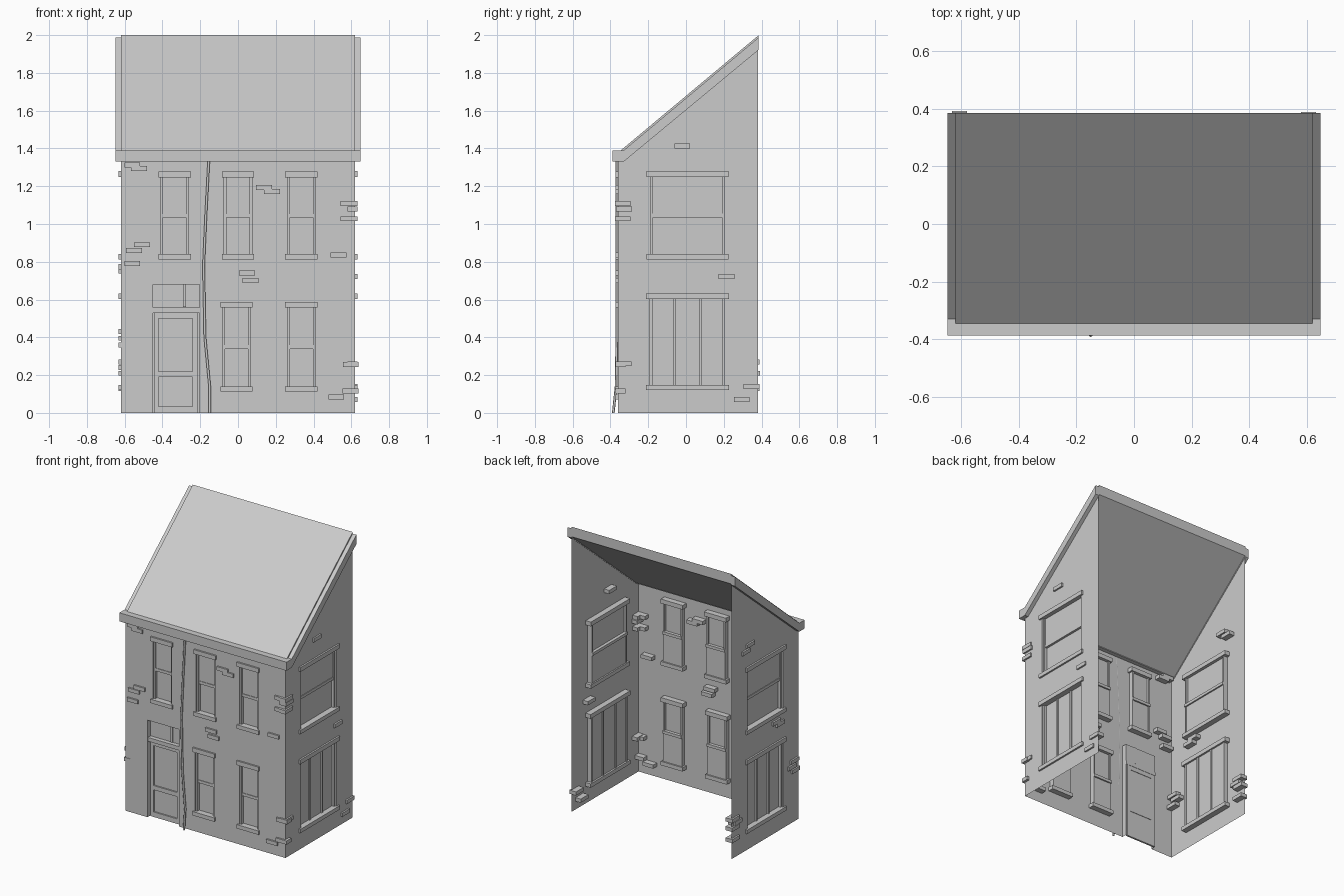
import bpy, bmesh

if "Cube" in bpy.data.objects:
    bpy.data.objects.remove(bpy.data.objects["Cube"])

X, Y, BACK = 0.62, 0.36, 0.38
# Each wall maps (u along wall, n outward, z) to world space
WALLS = {
    "front": lambda u, n, z: (u, -Y - n, z),
    "right": lambda u, n, z: (X + n, u, z),
    "left": lambda u, n, z: (-X - n, u, z),
}


def finish(bm, name):
    bmesh.ops.remove_doubles(bm, verts=bm.verts, dist=1e-5)
    bmesh.ops.recalc_face_normals(bm, faces=bm.faces)
    mesh = bpy.data.meshes.new(name)
    bm.to_mesh(mesh)
    bm.free()
    ob = bpy.data.objects.new(name, mesh)
    bpy.context.collection.objects.link(ob)
    return ob


def face(bm, pts):
    bm.faces.new([bm.verts.new(p) for p in pts])


def box(bm, f, u0, u1, z0, z1, n0=-0.04, n1=0.012):
    v = [bm.verts.new(f(u, n, z)) for u in (u0, u1) for n in (n0, n1) for z in (z0, z1)]
    for q in ((0, 1, 3, 2), (4, 6, 7, 5), (0, 4, 5, 1), (2, 3, 7, 6), (0, 2, 6, 4), (1, 5, 7, 3)):
        bm.faces.new([v[i] for i in q])


def sheet(bm, f, u0, u1, z0, z1, n):
    face(bm, [f(u0, n, z0), f(u1, n, z0), f(u1, n, z1), f(u0, n, z1)])


def reveal(bm, f, u0, u1, z0, z1, depth, bottom=True):
    loop = [(u0, z0), (u0, z1), (u1, z1), (u1, z0)]
    for i in range(4 if bottom else 3):
        (a, b), (c, d) = loop[i], loop[(i + 1) % 4]
        face(bm, [f(a, 0, b), f(c, 0, d), f(c, -depth, d), f(a, -depth, b)])


def wall(name, f, u0, u1, top, holes, gable=None):
    bm = bmesh.new()
    us = sorted({u0, u1} | {h[0] for h in holes} | {h[1] for h in holes})
    zs = sorted({0, top} | {h[2] for h in holes} | {h[3] for h in holes})
    for a, b in zip(us, us[1:]):
        for c, d in zip(zs, zs[1:]):
            mu, mz = (a + b) / 2, (c + d) / 2
            if not any(h[0] < mu < h[1] and h[2] < mz < h[3] for h in holes):
                sheet(bm, f, a, b, c, d, 0)
    if gable:
        face(bm, [f(u, 0, z) for u, z in gable])
    finish(bm, name)


def window(name, f, u0, u1, z0, z1, mullions=False):
    bm = bmesh.new()
    e, zm = 0.012, (z0 + z1) / 2
    over = 0.012 if u1 - u0 < 0.2 else 0.022
    reveal(bm, f, u0, u1, z0, z1, 0.03)
    box(bm, f, u0 - over, u1 + over, z1, z1 + 0.03)            # lintel
    box(bm, f, u0 - over, u1 + over, z0 - 0.027, z0)           # sill
    for a in (u0, u1 - e):                                     # jambs
        box(bm, f, a, a + e, z0, z1, -0.032, -0.01)
    if mullions:
        sheet(bm, f, u0, u1, z0, z1, -0.027)
        for t in (0.33, 0.67):
            m = u0 + t * (u1 - u0)
            box(bm, f, m - 0.007, m + 0.007, z0, z1, -0.033, -0.018)
    else:
        sheet(bm, f, u0, u1, zm, z1, -0.018)
        sheet(bm, f, u0, u1, z0, zm, -0.03)
        box(bm, f, u0, u1, zm - 0.01, zm + 0.01, -0.04, -0.014)
    finish(bm, name)


# Walls with window and door openings
front_holes = [(c - 0.073, c + 0.073, 0.84, 1.247) for c in (-0.335, 0, 0.335)]
front_holes += [(c - 0.073, c + 0.073, 0.14, 0.557) for c in (-0.008, 0.335)]
door = (-0.45, -0.205, 0, 0.68)
side_holes = [(-0.187, 0.203, 0.84, 1.25), (-0.19, 0.205, 0.147, 0.603)]
gable = [(-Y, 1.33), (BACK, 1.33), (BACK, 1.93), (-0.33, 1.335)]
wall("front_wall", WALLS["front"], -X, X, 1.33, front_holes + [door])
for i, h in enumerate(front_holes):
    window(f"front_window_{i}", WALLS["front"], *h)
for side in ("left", "right"):
    wall(side + "_wall", WALLS[side], -Y, BACK, 1.33, side_holes, gable)
    window(side + "_upper_window", WALLS[side], *side_holes[0])
    window(side + "_lower_window", WALLS[side], *side_holes[1], mullions=True)

# Door with transom light above
f = WALLS["front"]
bm = bmesh.new()
reveal(bm, f, *door, 0.035, bottom=False)
sheet(bm, f, -0.45, -0.205, 0, 0.68, -0.035)
for u0, u1, z0, z1 in ((-0.445, -0.42, 0, 0.53), (-0.24, -0.215, 0, 0.53),
                       (-0.42, -0.24, 0.50, 0.53), (-0.42, -0.24, 0.19, 0.22),
                       (-0.42, -0.24, 0, 0.035), (-0.29, -0.275, 0.56, 0.68)):
    box(bm, f, u0, u1, z0, z1, -0.038, -0.025)
box(bm, f, -0.45, -0.205, 0.53, 0.557, -0.04, -0.005)
finish(bm, "door")

# Loose bricks poking through the walls: (centre along wall, height)
bricks = {
    "front": [(-0.56, 1.313), (-0.525, 1.293), (-0.508, 0.89), (-0.55, 0.86), (-0.56, 0.79),
              (0.137, 1.193), (0.18, 1.172), (0.047, 0.74), (0.067, 0.70), (0.533, 0.835),
              (0.585, 1.108), (0.585, 1.028), (0.597, 0.257), (0.52, 0.085), (0.595, 0.115)],
    "right": [(-0.335, 1.108), (-0.328, 1.08), (-0.335, 1.028), (-0.33, 0.26), (-0.02, 1.412),
              (0.215, 0.722), (0.295, 0.07), (0.347, 0.14)],
    "left": [(0.18, 1.43), (0.23, 1.395), (-0.15, 0.75), (-0.11, 0.775), (-0.31, 0.43),
             (-0.28, 0.395), (-0.32, 0.36), (0.347, 0.27), (0.32, 0.24), (0.35, 0.21), (0.347, 0.13)],
}
for side, spots in bricks.items():
    bm = bmesh.new()
    for u, z in spots:
        box(bm, WALLS[side], u - 0.042, u + 0.042, z - 0.013, z + 0.013)
    finish(bm, side + "_bricks")


# Roof slab, sloped edge boards and eave
def prism(name, profile, x0, x1):
    bm = bmesh.new()
    face(bm, [(x0, y, z) for y, z in profile])
    r = bmesh.ops.extrude_face_region(bm, geom=bm.faces[:])
    bmesh.ops.translate(bm, vec=(x1 - x0, 0, 0),
                        verts=[v for v in r["geom"] if isinstance(v, bmesh.types.BMVert)])
    face(bm, [(x0, y, z) for y, z in profile]) if len(bm.faces) < len(profile) + 2 else None
    finish(bm, name)


prism("roof", [(-0.33, 1.335), (BACK + 0.005, 1.93), (BACK + 0.005, 2.0), (-0.345, 1.39)], -X, X)
for s in (-1, 1):
    prism("roof_edge_board", [(-0.33, 1.33), (BACK + 0.005, 1.922), (BACK + 0.005, 1.988), (-0.33, 1.39)],
          s * 0.617, s * 0.648)
prism("eave", [(-0.388, 1.33), (-0.33, 1.33), (-0.33, 1.39), (-0.388, 1.39)], -0.648, 0.648)

# Bent drainpipe on the front
pts = [(-0.155, -0.366, 1.33), (-0.17, -0.366, 1.05), (-0.182, -0.366, 0.78),
       (-0.175, -0.366, 0.4), (-0.15, -0.37, 0.14), (-0.15, -0.385, 0.0)]
cu = bpy.data.curves.new("drainpipe", "CURVE")
cu.dimensions = "3D"
cu.bevel_depth, cu.bevel_resolution = 0.007, 1
sp = cu.splines.new("POLY")
sp.points.add(len(pts) - 1)
for p, co in zip(sp.points, pts):
    p.co = (*co, 1)
bpy.context.collection.objects.link(bpy.data.objects.new("drainpipe", cu))
